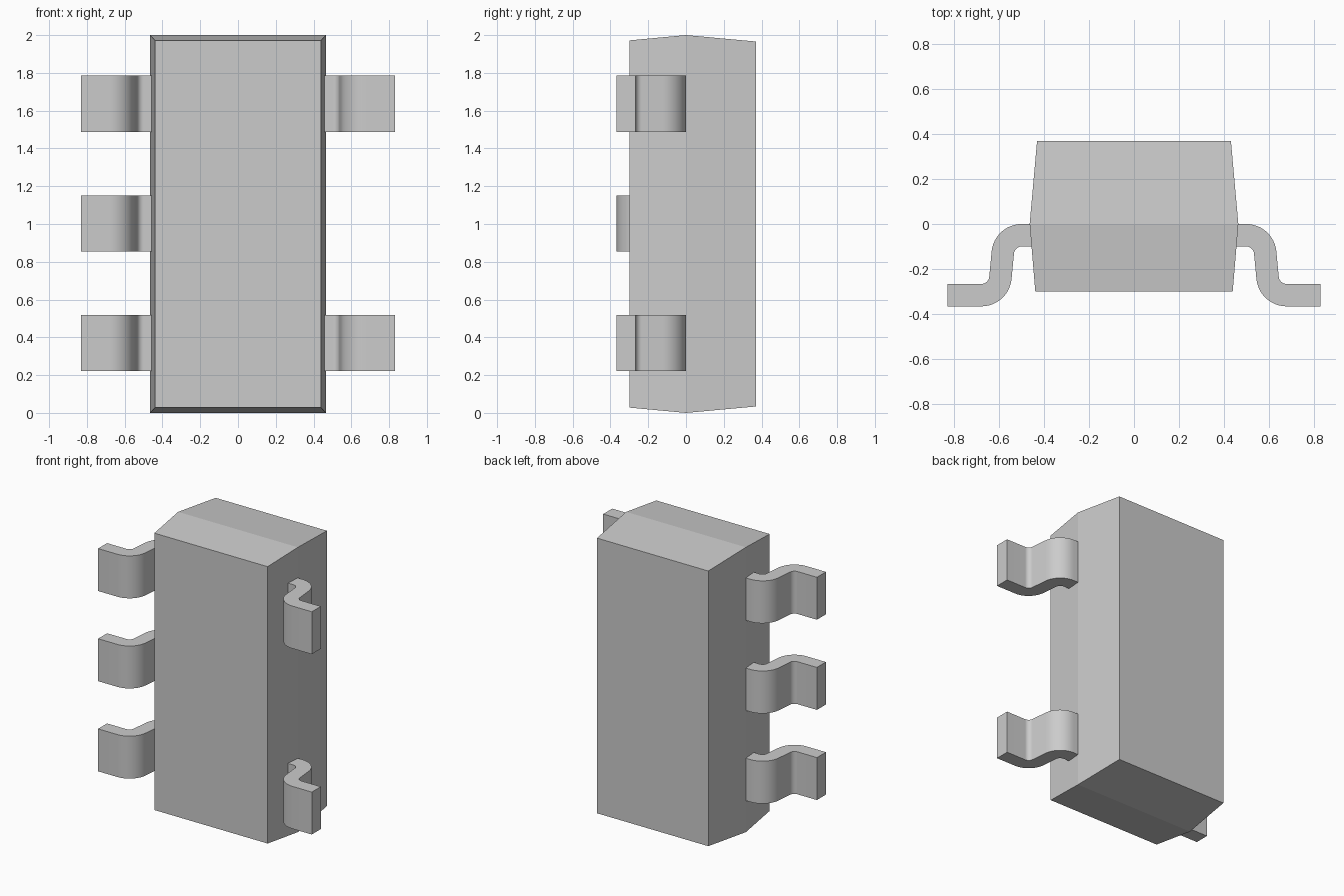
import bpy, bmesh, math

if "Cube" in bpy.data.objects:
    bpy.data.objects.remove(bpy.data.objects["Cube"])


def make_object(name, bm):
    bmesh.ops.recalc_face_normals(bm, faces=bm.faces)
    mesh = bpy.data.meshes.new(name)
    bm.to_mesh(mesh)
    bm.free()
    obj = bpy.data.objects.new(name, mesh)
    bpy.context.collection.objects.link(obj)
    return obj


def loft(name, rings):
    """Skin a row of four-sided cross-sections and cap both ends."""
    bm = bmesh.new()
    rows = [[bm.verts.new(p) for p in ring] for ring in rings]
    for a, b in zip(rows, rows[1:]):
        for i in range(4):
            j = (i + 1) % 4
            bm.faces.new((a[i], a[j], b[j], b[i]))
    bm.faces.new(rows[0])
    bm.faces.new(rows[-1])
    return make_object(name, bm)


# Moulded body: widest at the y = 0 parting line, drafted to front and back
sections = [(-0.30, 0.44, 0.028), (0.0, 0.465, 0.0), (0.37, 0.432, 0.034)]
loft("body", [[(-w, y, d), (w, y, d), (w, y, 2 - d), (-w, y, 2 - d)]
              for y, w, d in sections])

# Gull-wing lead profile as pairs of (upper side, lower side) points
R, r, TILT, STEPS = 0.135, 0.035, 5.5, 12


def polar(cx, cy, radius, deg):
    a = math.radians(deg)
    return cx + radius * math.cos(a), cy + radius * math.sin(a)


pairs = [((0.45, 0.0), (0.45, -0.1))]
for i in range(STEPS + 1):                      # shoulder bend
    a = 90 + (TILT - 90) * i / STEPS
    pairs.append((polar(0.50, -0.135, R, a), polar(0.50, -0.135, r, a)))
for i in range(STEPS + 1):                      # foot bend
    a = 180 + TILT + (90 - TILT) * i / STEPS
    pairs.append((polar(0.68, -0.232, r, a), polar(0.68, -0.232, R, a)))
pairs.append(((0.83, -0.267), (0.83, -0.367)))


def lead(name, side, z):
    h = 0.149
    obj = loft(name, [[(side * u[0], u[1], z - h), (side * u[0], u[1], z + h),
                       (side * v[0], v[1], z + h), (side * v[0], v[1], z - h)]
                      for u, v in pairs])
    bpy.ops.object.select_all(action='DESELECT')
    obj.select_set(True)
    bpy.context.view_layer.objects.active = obj
    bpy.ops.object.shade_smooth_by_angle(angle=math.radians(30))


# Three leads on the left, two on the right
for n, z in enumerate((0.37, 1.003, 1.636), 1):
    lead(f"left_lead_{n}", -1, z)
for n, z in enumerate((0.37, 1.636), 1):
    lead(f"right_lead_{n}", 1, z)
